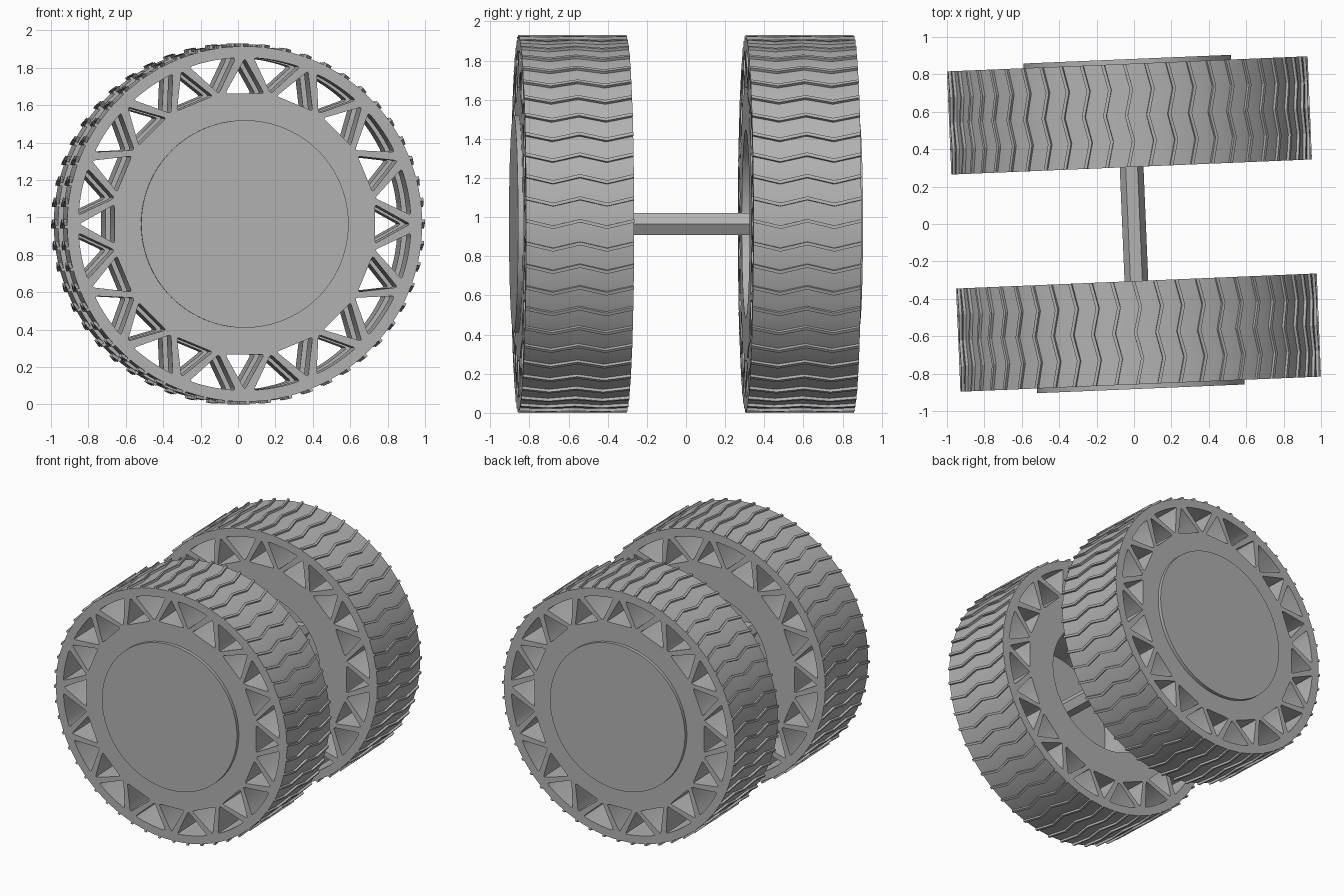
import bpy, bmesh
from math import sin, cos, pi, radians
from mathutils import Matrix, Vector

cube = bpy.data.objects.get("Cube")
if cube:
    bpy.data.objects.remove(cube, do_unlink=True)

R, TREAD_R, HUB_R = 0.95, 0.965, 0.48
INNER, OUTER = 0.305, 0.857          # wheel side planes along the axle
MID, HALF = (INNER + OUTER) / 2, (OUTER - INNER) / 2
SPOKES, RIBS = 16, 52
# whole assembly is turned slightly and raised onto the ground
PLACE = Matrix.Translation((0, 0, TREAD_R)) @ Matrix.Rotation(radians(2.4), 4, 'Z')
UPRIGHT = Matrix.Rotation(pi / 2, 4, 'X')

gray = bpy.data.materials.new("plain gray")
gray.use_nodes = True
gray.diffuse_color = (0.45, 0.45, 0.45, 1)
gray.node_tree.nodes["Principled BSDF"].inputs["Base Color"].default_value = gray.diffuse_color


def add_object(name, mesh, matrix, smooth=True):
    ob = bpy.data.objects.new(name, mesh)
    bpy.context.collection.objects.link(ob)
    mesh.transform(matrix)
    mesh.materials.clear()
    mesh.materials.append(gray)
    if smooth:
        bpy.ops.object.select_all(action='DESELECT')
        ob.select_set(True)
        bpy.context.view_layer.objects.active = ob
        bpy.ops.object.shade_smooth_by_angle(angle=radians(30))
    return ob


def polar(r, a):
    return Vector((r * cos(a), r * sin(a)))


def circle(r, n):
    return [polar(r, 2 * pi * i / n) for i in range(n)]


def rounded(corners, size=0.014):
    """Softens each corner of a polygon with a short arc."""
    pts = []
    for i, c in enumerate(corners):
        a = c + (corners[i - 1] - c).normalized() * size
        b = c + (corners[(i + 1) % len(corners)] - c).normalized() * size
        for t in (0, 0.5, 1):
            pts.append(a * (1 - t) ** 2 + c * 2 * t * (1 - t) + b * t * t)
    return pts


def wheel_loops():
    """Outer rim, hub bore and alternating triangular windows."""
    loops = [circle(R, 128), circle(HUB_R, 96)]
    step = 2 * pi / SPOKES
    for k in range(SPOKES):
        a = k * step
        # window pointing outward
        loops.append(rounded([polar(0.885, a), polar(0.705, a + 0.148), polar(0.705, a - 0.148)]))
        # window pointing inward, with a curved outer edge
        b = a + step / 2
        arc = [polar(0.89, b + d) for d in (-0.07, 0, 0.07)]
        loops.append(rounded([polar(0.71, b), polar(0.89, b - 0.142), *arc, polar(0.89, b + 0.142)]))
    return loops


def extruded_mesh(name, loops, half):
    cu = bpy.data.curves.new(name, 'CURVE')
    cu.dimensions, cu.fill_mode, cu.extrude = '2D', 'BOTH', half
    for loop in loops:
        sp = cu.splines.new('POLY')
        sp.points.add(len(loop) - 1)
        for p, v in zip(sp.points, loop):
            p.co = (v.x, v.y, 0, 1)
        sp.use_cyclic_u = True
    tmp = bpy.data.objects.new(name, cu)
    bpy.context.collection.objects.link(tmp)
    deps = bpy.context.evaluated_depsgraph_get()
    mesh = bpy.data.meshes.new_from_object(tmp.evaluated_get(deps))
    bpy.data.objects.remove(tmp, do_unlink=True)
    bm = bmesh.new()
    bm.from_mesh(mesh)
    bmesh.ops.remove_doubles(bm, verts=bm.verts, dist=1e-5)
    bmesh.ops.recalc_face_normals(bm, faces=bm.faces)
    bm.to_mesh(mesh)
    bm.free()
    return mesh


def cylinder_mesh(name, radius, depth, sides):
    bm = bmesh.new()
    bmesh.ops.create_cone(bm, cap_ends=True, segments=sides, radius1=radius,
                          radius2=radius, depth=depth)
    mesh = bpy.data.meshes.new(name)
    bm.to_mesh(mesh)
    bm.free()
    return mesh


def tread_mesh(name):
    """Raised zigzag ribs wrapped around the rim."""
    bm = bmesh.new()
    half_width, swing, steps = 0.009, 0.017, 4
    for k in range(RIBS):
        base = 2 * pi * k / RIBS
        rings = []
        for i in range(steps + 1):
            a = base + (swing if i % 2 == 0 else -swing)
            z = -HALF + 2 * HALF * i / steps
            section = [(R - 0.01, -1), (TREAD_R, -1), (TREAD_R, 1), (R - 0.01, 1)]
            rings.append([bm.verts.new((*polar(r, a + s * half_width), z)) for r, s in section])
        for p, q in zip(rings, rings[1:]):
            for j in range(4):
                n = (j + 1) % 4
                bm.faces.new((p[j], p[n], q[n], q[j]))
        bm.faces.new(rings[0][::-1])
        bm.faces.new(rings[-1])
    bmesh.ops.recalc_face_normals(bm, faces=bm.faces)
    mesh = bpy.data.meshes.new(name)
    bm.to_mesh(mesh)
    bm.free()
    return mesh


# wheels with ribs and outer hub caps
for side, label in ((-1, "front"), (1, "back")):
    at = PLACE @ Matrix.Translation((0, side * MID, 0)) @ UPRIGHT
    add_object(label + "_wheel", extruded_mesh(label + "_wheel", wheel_loops(), HALF), at)
    add_object(label + "_tread", tread_mesh(label + "_tread"), at, smooth=False)
    cap_at = PLACE @ Matrix.Translation((0, side * (OUTER - 0.005), 0)) @ UPRIGHT
    add_object(label + "_hub_cap", cylinder_mesh(label + "_hub_cap", 0.555, 0.06, 96), cap_at)

# six-sided axle with flat top, reaching both hub caps
axle_at = PLACE @ UPRIGHT @ Matrix.Rotation(pi / 6 * 3, 4, 'Z')
add_object("axle", cylinder_mesh("axle", 0.0635, 2 * OUTER - 0.04, 6), axle_at, smooth=False)
